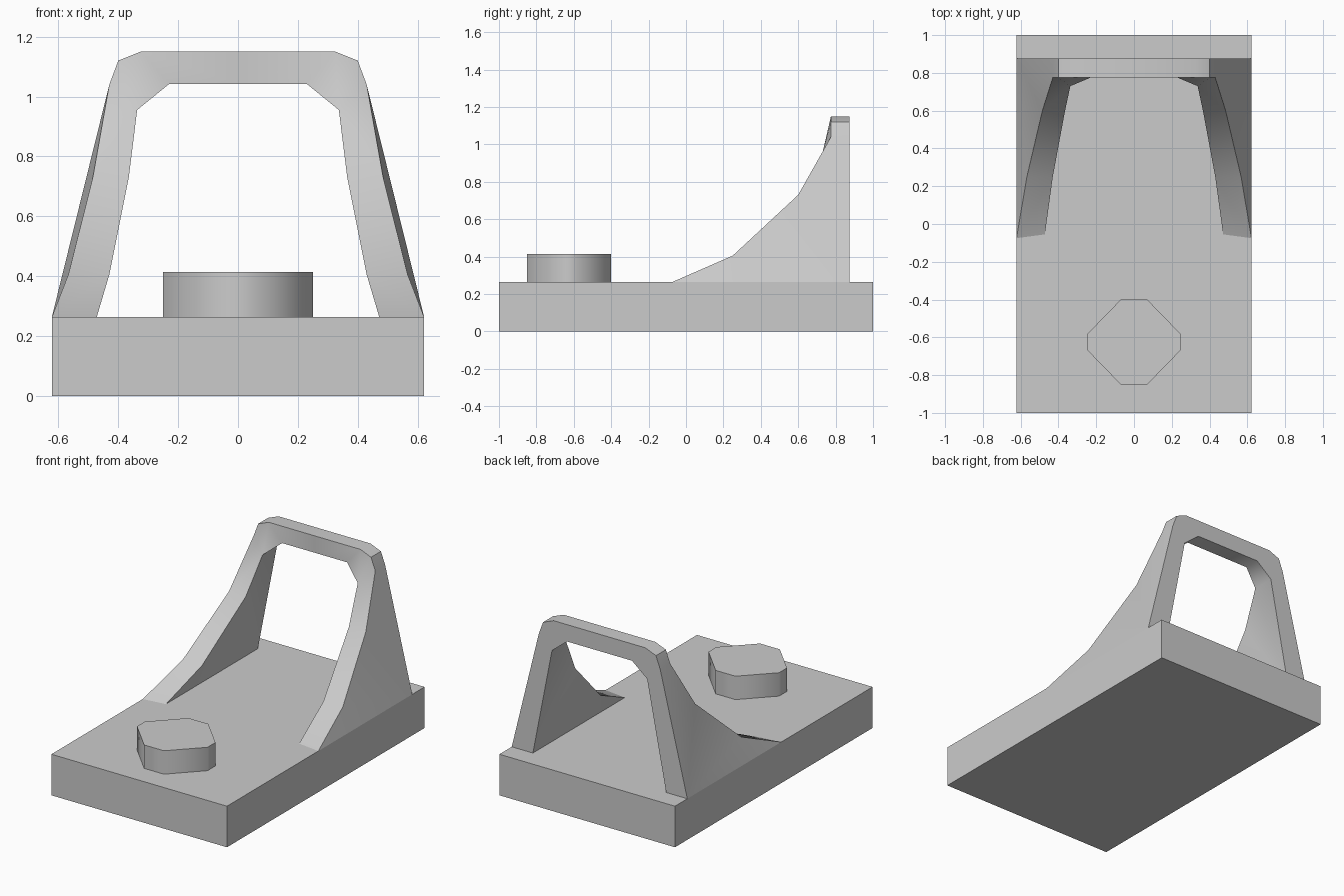
import bpy, bmesh, math

if "Cube" in bpy.data.objects:
    bpy.data.objects.remove(bpy.data.objects["Cube"])

BASE_TOP, GUARD_BACK = 0.263, 0.875


def finish(name, bm, angle):
    bmesh.ops.recalc_face_normals(bm, faces=bm.faces)
    mesh = bpy.data.meshes.new(name)
    bm.to_mesh(mesh)
    bm.free()
    obj = bpy.data.objects.new(name, mesh)
    bpy.context.collection.objects.link(obj)
    bpy.ops.object.select_all(action='DESELECT')
    obj.select_set(True)
    bpy.context.view_layer.objects.active = obj
    bpy.ops.object.shade_smooth_by_angle(angle=math.radians(angle))
    return obj


def prism(name, outline, z0, z1, angle):
    bm = bmesh.new()
    face = bm.faces.new([bm.verts.new((x, y, z0)) for x, y in outline])
    top = bmesh.ops.extrude_face_region(bm, geom=[face], use_keep_orig=True)
    for v in top["geom"]:
        if isinstance(v, bmesh.types.BMVert):
            v.co.z = z1
    return finish(name, bm, angle)


# Flat base block
prism("base_plate", [(-.622, -1), (.622, -1), (.622, 1), (-.622, 1)], 0, BASE_TOP, 30)

# Low octagonal knob
cy, a, b = -.625, .07, .25
prism("knob", [(a, cy + .225), (b, cy + .04), (b, cy - .04), (a, cy - .225),
               (-a, cy - .225), (-b, cy - .04), (-b, cy + .04), (-a, cy + .225)],
      BASE_TOP - .01, .413, 50)

# Swept arch guard: right half, front outer and inner edges from foot to centre
outer = [(.622, -.075, BASE_TOP), (.567, .25, .405), (.485, .60, .73), (.43, .775, 1.04),
         (.40, .775, 1.12), (.325, .775, 1.15), (0, .775, 1.15)]
inner = [(.472, -.055, BASE_TOP), (.43, .25, .405), (.365, .60, .73),
         (.337, .73, .955), (.23, .775, 1.042), (0, .775, 1.042)]
bm = bmesh.new()
A = [bm.verts.new(p) for p in outer]
B = [bm.verts.new(p) for p in inner]
# Rear edges run straight from foot to shoulder
C = {i: bm.verts.new((outer[i][0], GUARD_BACK, outer[i][2])) for i in (0, 3, 4, 5, 6)}
D = {i: bm.verts.new((inner[i][0], GUARD_BACK, inner[i][2])) for i in (0, 3, 4, 5)}

faces = []
# Leg front strip and fanned side walls
for i in range(3):
    faces += [(A[i], A[i + 1], B[i + 1], B[i]),
              (A[i], A[i + 1], C[0]), (B[i], B[i + 1], D[0])]
faces += [(A[3], C[3], C[0]), (B[3], D[3], D[0])]
# Shoulder and crossbar, front and back
faces += [(A[3], A[4], B[3]), (A[4], A[5], B[3]), (A[5], B[4], B[3]),
          (A[5], A[6], B[5], B[4]),
          (C[0], C[3], D[3], D[0]), (C[3], C[4], D[3]), (C[4], C[5], D[3]),
          (C[5], D[4], D[3]), (C[5], C[6], D[5], D[4])]
# Rim over the top and under the crossbar
faces += [(A[i], A[i + 1], C[i + 1], C[i]) for i in (3, 4, 5)]
faces += [(B[i], B[i + 1], D[i + 1], D[i]) for i in (3, 4)]
for f in faces:
    bm.faces.new(f)

# Mirror to the left half and weld the centre
dup = bmesh.ops.duplicate(bm, geom=bm.verts[:] + bm.edges[:] + bm.faces[:])
for v in dup["geom"]:
    if isinstance(v, bmesh.types.BMVert):
        v.co.x *= -1
bmesh.ops.remove_doubles(bm, verts=bm.verts[:], dist=.0001)
finish("arch_guard", bm, 40)
